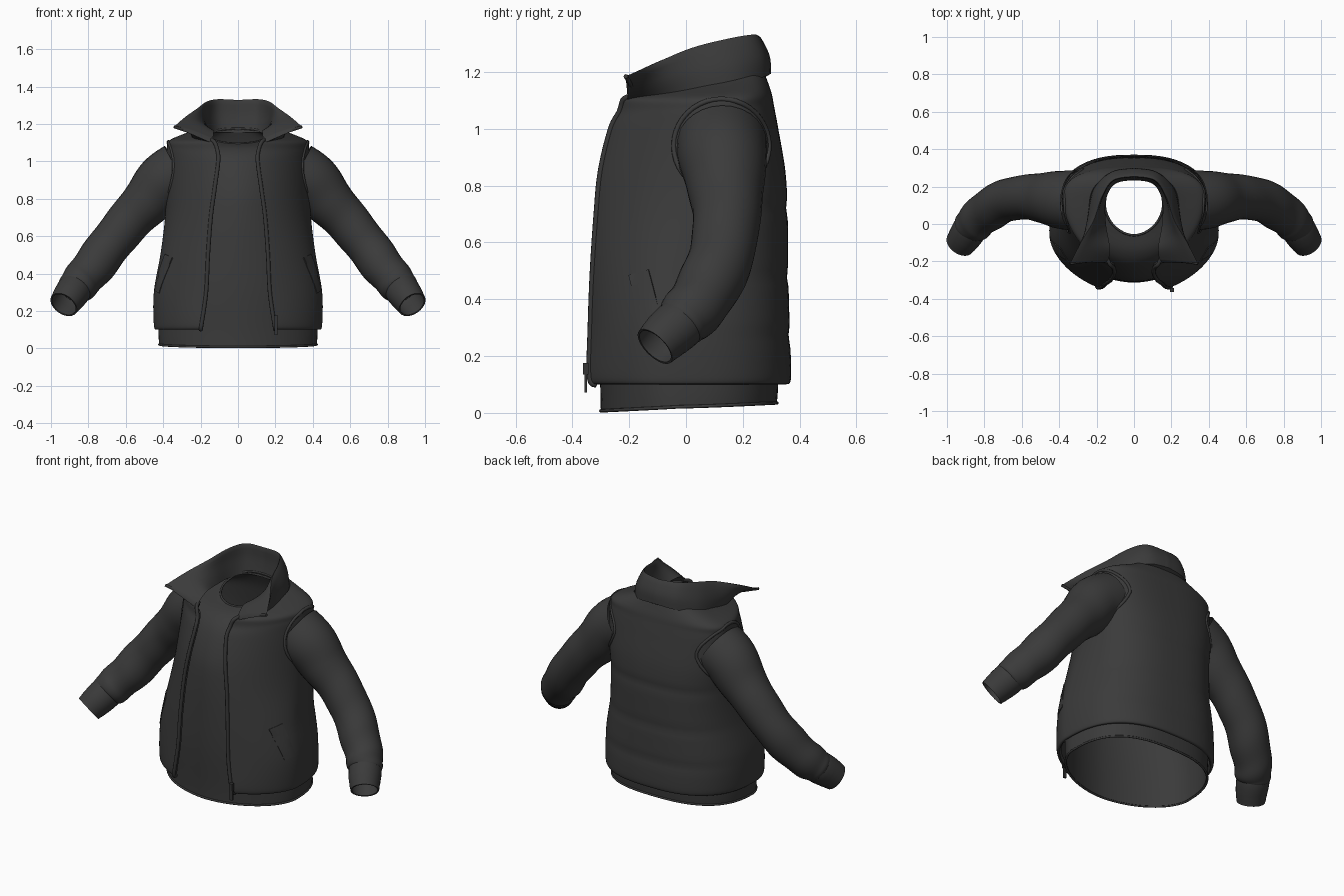
import bpy, math
from mathutils import Vector

cube = bpy.data.objects.get("Cube")
if cube:
    bpy.data.objects.remove(cube)


def material(name, value):
    m = bpy.data.materials.new(name)
    m.use_nodes = True
    colour = (value, value, value, 1)
    m.diffuse_color = colour
    bsdf = m.node_tree.nodes["Principled BSDF"]
    bsdf.inputs["Base Color"].default_value = colour
    bsdf.inputs["Roughness"].default_value = 0.9
    return m


FABRIC = material("charcoal fabric", 0.043)
ZIP = material("dark zip", 0.036)


def smooth(rows, steps):
    """Catmull-Rom resampling of a list of tuples."""
    out = []
    for i in range(len(rows) - 1):
        p = [rows[min(max(i + k, 0), len(rows) - 1)] for k in (-1, 0, 1, 2)]
        for j in range(steps):
            t = j / steps
            out.append(tuple(
                b + (c - a) * t / 2 + (a - 2.5 * b + 2 * c - d / 2) * t * t
                + (1.5 * (b - c) + (d - a) / 2) * t ** 3
                for a, b, c, d in zip(*p)))
    return out + [tuple(rows[-1])]


def finish(obj, mat, thickness=0, mirror=False):
    obj.data.materials.append(mat)
    bpy.ops.object.select_all(action="DESELECT")
    obj.select_set(True)
    bpy.context.view_layer.objects.active = obj
    if mirror:
        m = obj.modifiers.new("mirror", "MIRROR")
        m.merge_threshold = 0.001
        bpy.ops.object.modifier_apply(modifier=m.name)
    if thickness:
        s = obj.modifiers.new("cloth", "SOLIDIFY")
        s.thickness = thickness
        s.offset = -1
        bpy.ops.object.modifier_apply(modifier=s.name)
    bpy.ops.object.shade_smooth_by_angle(angle=math.radians(50))
    return obj


def loft(name, rows, mat, closed=False, cap=False, **kw):
    """Skin a list of equally long point rows."""
    n = len(rows[0])
    verts = [p for r in rows for p in r]
    faces = []
    for i in range(len(rows) - 1):
        for j in range(n if closed else n - 1):
            k = (j + 1) % n
            faces.append((i * n + j, i * n + k, (i + 1) * n + k, (i + 1) * n + j))
    if cap:
        faces.append(tuple(reversed(range(n))))
    mesh = bpy.data.meshes.new(name)
    mesh.from_pydata(verts, [], faces)
    obj = bpy.data.objects.new(name, mesh)
    bpy.context.collection.objects.link(obj)
    return finish(obj, mat, **kw)


def tube(name, points, radius, mat, closed=False, mirror=False):
    """Round cord along a path."""
    curve = bpy.data.curves.new(name, "CURVE")
    curve.dimensions = "3D"
    curve.bevel_depth = radius
    curve.bevel_resolution = 2
    curve.use_fill_caps = True
    spline = curve.splines.new("POLY")
    spline.points.add(len(points) - 1)
    for sp, p in zip(spline.points, points):
        sp.co = (*p, 1)
    spline.use_cyclic_u = closed
    obj = bpy.data.objects.new(name, curve)
    bpy.context.collection.objects.link(obj)
    bpy.ops.object.select_all(action="DESELECT")
    obj.select_set(True)
    bpy.context.view_layer.objects.active = obj
    bpy.ops.object.convert(target="MESH")
    return finish(bpy.context.object, mat, mirror=mirror)


# Torso cross-section: tapered front, boxier back
FRONT_POWER, BACK_POWER = 1.85, 2.6


def section(level, angle):
    z, w, front, back, mid, tilt = level[:6]
    c, s = max(math.cos(angle), 0), math.sin(angle)
    power, reach = (FRONT_POWER, front - mid) if s < 0 else (BACK_POWER, back - mid)
    e = 2 / power
    return (w * c ** e, mid + reach * abs(s) ** e, z + tilt * s)


def arc(level, start, end, count):
    return [section(level, start + (end - start) * i / count) for i in range(count + 1)]


# Vest levels: height, half width, front, back, widest y, tilt, half opening
vest = smooth([
    (.10, .435, -.355, .352, -.05, 0, .2),
    (.125, .45, -.378, .37, -.05, 0, .195),
    (.3, .45, -.365, .365, -.05, 0, .17),
    (.5, .415, -.36, .36, -.03, 0, .16),
    (.7, .39, -.35, .358, .04, 0, .145),
    (.85, .385, -.33, .35, .1, 0, .125),
    (1, .383, -.285, .325, .13, 0, .105),
    (1.07, .38, -.255, .31, .13, .01, .11),
    (1.115, .362, -.25, .3, .13, .015, .125),
    (1.155, .24, -.25, .275, .08, .045, .145)], 8)


def puff(level):
    # Shallow quilting creases across the back
    dip = sum(math.exp(-((level[0] - s) / .025) ** 2) for s in (.27, .48, .72))
    return level[:3] + (level[3] - .005 * dip,) + level[4:]


vest_rows = [arc(puff(l), -math.acos((l[6] / l[1]) ** (FRONT_POWER / 2)), math.pi / 2, 40)
             for l in vest]
loft("vest", vest_rows, FABRIC, thickness=.02, mirror=True)


def vest_x(y, z):
    _, w, front, back, mid = min(vest, key=lambda l: abs(l[0] - z))[:5]
    power, reach = (FRONT_POWER, mid - front) if y < mid else (BACK_POWER, back - mid)
    return w * max(0, 1 - abs((y - mid) / reach) ** power) ** (1 / power)


# Shirt under the vest, open at hem and neck
shirt = smooth([
    (.021, .422, -.3, .32, -.03, .014),
    (.1, .425, -.302, .325, -.03, .008),
    (.3, .42, -.312, .33, -.03, 0),
    (.5, .385, -.312, .33, -.02, 0),
    (.7, .36, -.305, .33, .04, 0),
    (.85, .355, -.285, .32, .1, 0),
    (1, .355, -.225, .295, .13, 0),
    (1.08, .33, -.15, .275, .13, .01),
    (1.135, .155, -.06, .24, .1, .04)], 5)
loft("shirt", [arc(l, -math.pi / 2, math.pi / 2, 32) for l in shirt],
     FABRIC, thickness=.008, mirror=True)
for label, level in (("shirt_hem", shirt[0]), ("shirt_neckband", shirt[-1])):
    tube(label, arc(level, -math.pi / 2, math.pi / 2, 32), .006, FABRIC, mirror=True)


# Sleeves and cuffs: rings around a bent path of x, y, z, radius
def rings(path, folds):
    out = []
    for i, (x, y, z, r) in enumerate(path):
        a, b = path[max(i - 1, 0)], path[min(i + 1, len(path) - 1)]
        along = (Vector(b[:3]) - Vector(a[:3])).normalized()
        side = along.cross(Vector((0, 1, 0))).normalized()
        depth = side.cross(along)
        t = i / (len(path) - 1)
        ring = []
        for k in range(28):
            g = math.tau * k / 28
            bump = 1 + folds * t * math.sin(t * 34 + 1.6 * math.sin(g + .6))
            ring.append(Vector((x, y, z)) + (side * math.cos(g) + depth * math.sin(g)) * r * bump)
        out.append(ring)
    return out


sleeve = smooth([
    (.31, .125, .945, .16), (.395, .13, .89, .155), (.478, .14, .795, .136),
    (.575, .143, .69, .12), (.67, .13, .575, .115), (.76, .085, .455, .113),
    (.83, .03, .37, .105), (.868, -.012, .325, .098), (.88, -.028, .308, .08)], 7)
loft("sleeve", rings(sleeve, .035), FABRIC, closed=True, mirror=True)
cuff = smooth([(.86, 0, .335, .08), (.88, -.03, .307, .084),
               (.905, -.07, .272, .08), (.932, -.108, .234, .071)], 4)
loft("cuff", rings(cuff, .01), FABRIC, closed=True, thickness=.008, mirror=True)

# Armhole piping lying on the vest side
loop = []
for k in range(40):
    g = math.tau * k / 40
    y, z = .125 + .168 * math.cos(g), .94 + .165 * math.sin(g)
    loop.append((vest_x(y, z) - .002, y, z))
tube("armhole_piping", loop, .009, FABRIC, closed=True, mirror=True)

# Collar stations from front tip to centre back: seam, free edge, inner base
stations = smooth([
    (.145, -.205, 1.10, .342, -.212, 1.185, .135, -.195, 1.12),
    (.23, -.08, 1.115, .285, -.10, 1.235, .13, -.12, 1.165),
    (.245, .05, 1.13, .215, .02, 1.285, .15, 0, 1.155),
    (.215, .19, 1.155, .17, .15, 1.318, .15, .13, 1.15),
    (.12, .28, 1.185, .11, .235, 1.332, .10, .215, 1.155),
    (0, .3, 1.195, 0, .255, 1.328, 0, .235, 1.155)], 6)
collar = []
for i, st in enumerate(stations):
    seam, edge, base = (Vector(st[k:k + 3]) for k in (0, 3, 6))
    out = Vector((seam.x, seam.y - .05, 0)).normalized()
    swell = .016 * min(1, i / 8)
    outer = (seam + edge) / 2 + out * swell
    inner = (edge + base) / 2 + out * swell * .3 + Vector((0, 0, .008))
    collar.append(smooth([seam, outer, edge, inner, base], 4))
loft("collar", collar, FABRIC, closed=True, cap=True, mirror=True)

# Zip tapes along the front edges and up to the collar tips
front_edge = [r[0] for r in vest_rows]
tube("front_zip", front_edge, .011, ZIP, mirror=True)
tube("collar_zip", [front_edge[-1], stations[0][3:6]], .008, ZIP, mirror=True)

# Zip slider and pull on the left front
x, y, z = front_edge[8]
for label, size, drop in (("zip_slider", (.022, .02, .04), .03), ("zip_pull", (.018, .01, .075), -.015)):
    bpy.ops.mesh.primitive_cube_add(size=1, location=(x + .008, y - .015, z + drop))
    part = bpy.context.object
    part.name = label
    part.scale = size
    finish(part, ZIP)

# Slanted welt pockets following the vest surface
welt = []
for i in range(9):
    t = i / 8
    row = []
    for j in range(5):
        y = -.2 + .05 * t + .07 * j / 4
        z = .485 - .19 * t + .005 * j
        row.append((vest_x(y, z) + .003, y - .003, z))
    welt.append(row[::-1])
loft("pocket_welt", welt, FABRIC, thickness=.006, mirror=True)
